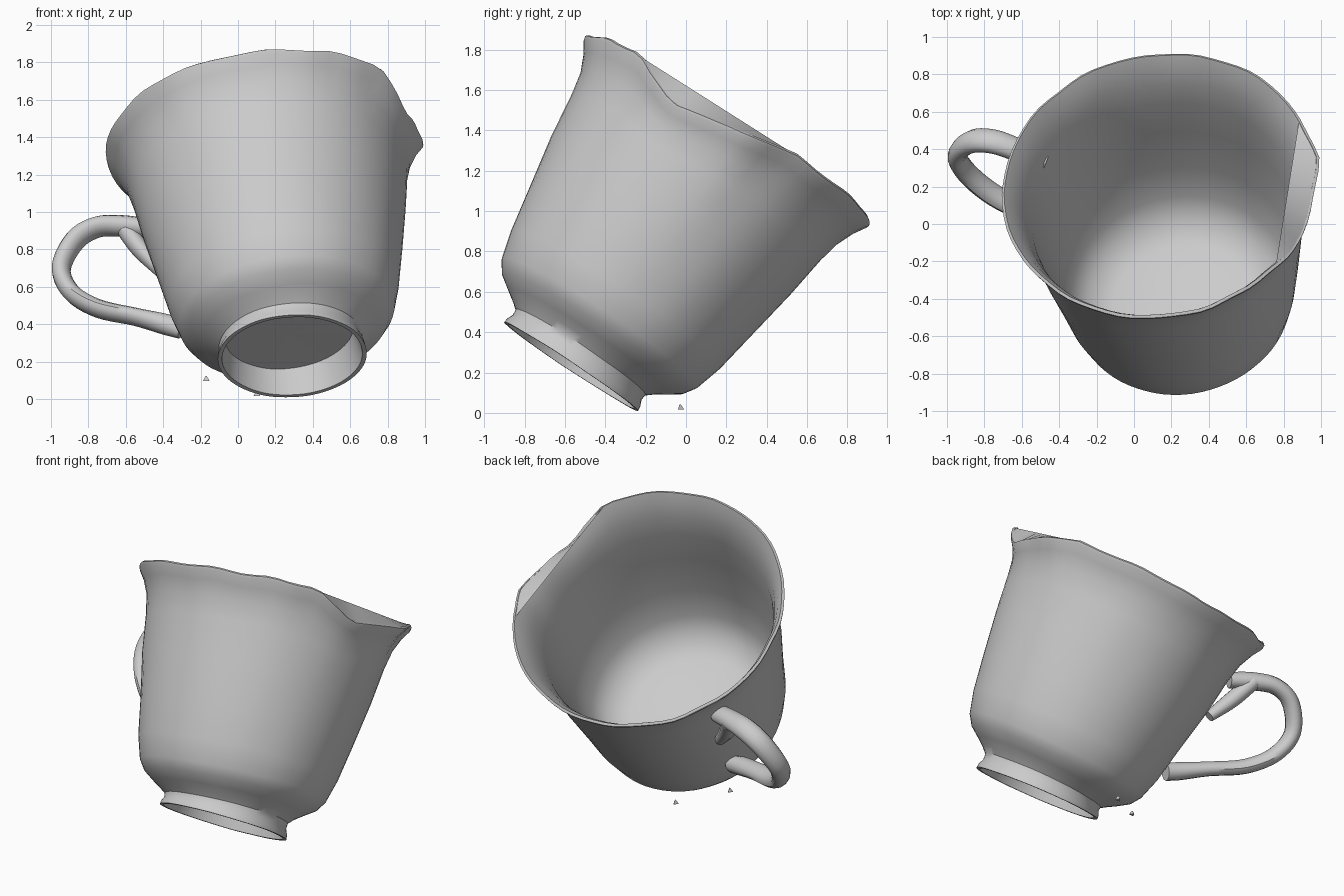
import bpy, bmesh, math
from mathutils import Vector, Matrix, noise

old = bpy.data.objects.get("Cube")
if old:
    bpy.data.objects.remove(old, do_unlink=True)

# One plain clay grey
grey = bpy.data.materials.new("clay_grey")
grey.use_nodes = True
colour = (0.6, 0.6, 0.6, 1)
grey.diffuse_color = colour
grey.node_tree.nodes["Principled BSDF"].inputs["Base Color"].default_value = colour

# Tilted frame of the cup: origin at the foot, z along the cup axis
axis = Vector((-0.11, 0.55, 0.83)).normalized()
side = (Vector((1, 0, 0)) - axis * axis.x).normalized()
depth = axis.cross(side)
frame = Matrix((side, depth, axis)).transposed().to_4x4()
frame.translation = (0.29, -0.57, 0.23)


def from_bmesh(name, bm, angle=40):
    bmesh.ops.recalc_face_normals(bm, faces=bm.faces)
    mesh = bpy.data.meshes.new(name)
    bm.to_mesh(mesh)
    bm.free()
    mesh.materials.append(grey)
    obj = bpy.data.objects.new(name, mesh)
    bpy.context.collection.objects.link(obj)
    bpy.ops.object.select_all(action='DESELECT')
    obj.select_set(True)
    bpy.context.view_layer.objects.active = obj
    bpy.ops.object.shade_smooth_by_angle(angle=math.radians(angle))


def bridge(bm, rings):
    count = len(rings[0])
    for a, b in zip(rings, rings[1:]):
        for i in range(count):
            j = (i + 1) % count
            bm.faces.new((a[i], a[j], b[j], b[i]))


def dip(deg):
    # Broken part of the rim on one side
    if deg < -41 or deg > 25:
        return 0
    return (deg + 41) / 19 if deg < -22 else (25 - deg) / 47


def place(r, t, theta):
    # Cup point with a chipped lip, a pinched break and a slightly skewed foot
    deg = (math.degrees(theta) + 180) % 360 - 180
    lip = max(0, (t - 0.9) / 0.5)
    chips = noise.noise((4 * math.cos(theta), 4 * math.sin(theta), 0.5)) * 0.018
    spike = 0.035 * max(0, 1 - abs(deg - 10) / 12)
    skew = 0.06 * r * math.cos(theta) * max(0, 1 - t / 0.13)
    t += lip * lip * chips - lip * 0.12 * dip(deg) - skew
    r += lip * lip * (spike - 0.035 * dip(deg))
    p = Vector((r * math.cos(theta), r * math.sin(theta), t))
    p += noise.noise_vector(p * 5) * 0.006 * min(1, r)
    return frame @ p


# Cup: foot recess, foot ring, outer wall, lip, inner wall, floor
profile = [(0.345, 0.15), (0.375, 0), (0.398, 0), (0.395, 0.025),
           (0.382, 0.055), (0.385, 0.085), (0.42, 0.115), (0.47, 0.15), (0.54, 0.2),
           (0.58, 0.26), (0.62, 0.4), (0.66, 0.62), (0.71, 0.9), (0.742, 1.13),
           (0.767, 1.25), (0.806, 1.34), (0.842, 1.395), (0.846, 1.41), (0.832, 1.42),
           (0.793, 1.36), (0.752, 1.26), (0.715, 1.13), (0.685, 0.9), (0.635, 0.62),
           (0.582, 0.42), (0.51, 0.31), (0.38, 0.25)]
sides = 72
bm = bmesh.new()
rings = [[bm.verts.new(place(r, t, math.tau * i / sides)) for i in range(sides)]
         for r, t in profile]
bridge(bm, rings)
for ring, t in ((rings[0], 0.15), (rings[-1], 0.24)):
    centre = bm.verts.new(place(0, t, 0))
    for i in range(sides):
        bm.faces.new((ring[i], ring[(i + 1) % sides], centre))
from_bmesh("cup_body", bm)

# Flat flap bridging the broken rim
bm = bmesh.new()
start, end = (place(0.832, 1.41, math.radians(d)) for d in (-41, 25))
steps = 12
inner, outer = [], []
for i in range(steps + 1):
    s = i / steps
    inner.append(bm.verts.new(start.lerp(end, s)))
    outer.append(bm.verts.new(place(0.838, 1.415, math.radians(-41 + 66 * s))))
for i in range(steps):
    bm.faces.new((inner[i], inner[i + 1], outer[i + 1], outer[i]))
bmesh.ops.remove_doubles(bm, verts=bm.verts, dist=0.001)
from_bmesh("rim_flap", bm)


def strap(name, path, steps=5, segments=12):
    # Oval band swept along a smooth path of (x, y, z, half thickness, half width)
    flat = Vector((-0.28, -0.8, 0.54)).normalized()
    pts = [Vector(p) for p in path]
    pts = [2 * pts[0] - pts[1]] + pts + [2 * pts[-1] - pts[-2]]
    samples = []
    for a, b, c, d in zip(pts, pts[1:], pts[2:], pts[3:]):
        for k in range(steps):
            u = k / steps
            samples.append(0.5 * (2 * b + (c - a) * u + (2 * a - 5 * b + 4 * c - d) * u ** 2
                                  + (3 * b - a - 3 * c + d) * u ** 3))
    samples.append(pts[-2])
    bm = bmesh.new()
    rings = []
    for i, s in enumerate(samples):
        ahead, behind = samples[min(i + 1, len(samples) - 1)], samples[max(i - 1, 0)]
        tangent = Vector((ahead - behind)[:3]).normalized()
        across = (flat - tangent * flat.dot(tangent)).normalized()
        up = tangent.cross(across)
        centre = Vector(s[:3])
        rings.append([bm.verts.new(centre + up * s[3] * math.cos(math.tau * j / segments)
                                   + across * s[4] * math.sin(math.tau * j / segments))
                      for j in range(segments)])
    bridge(bm, rings)
    bm.faces.new(rings[0])
    bm.faces.new(rings[-1])
    from_bmesh(name, bm)


# Looped handle and the thickened join under its upper end
strap("handle", [
    (-0.475, 0.33, 0.91, 0.05, 0.06), (-0.61, 0.39, 0.925, 0.055, 0.065),
    (-0.75, 0.44, 0.92, 0.052, 0.07), (-0.87, 0.44, 0.85, 0.053, 0.07),
    (-0.945, 0.37, 0.7, 0.05, 0.065), (-0.89, 0.27, 0.57, 0.048, 0.065),
    (-0.75, 0.155, 0.485, 0.046, 0.065), (-0.55, 0.05, 0.44, 0.045, 0.06),
    (-0.39, -0.03, 0.4, 0.055, 0.06), (-0.3, -0.06, 0.375, 0.055, 0.05)])
strap("handle_join", [
    (-0.61, 0.4, 0.92, 0.05, 0.06), (-0.52, 0.3, 0.8, 0.05, 0.06),
    (-0.41, 0.22, 0.68, 0.035, 0.04)])

# Loose crumbs below the cup
for n, spot in enumerate([(-0.17, -0.22, 0.11), (0.1, -0.03, 0.03)]):
    bm = bmesh.new()
    bmesh.ops.create_cone(bm, cap_ends=True, segments=3, radius1=0.02, radius2=0.004,
                          depth=0.025, matrix=Matrix.Translation(spot))
    from_bmesh("crumb_%d" % (n + 1), bm, 10)
